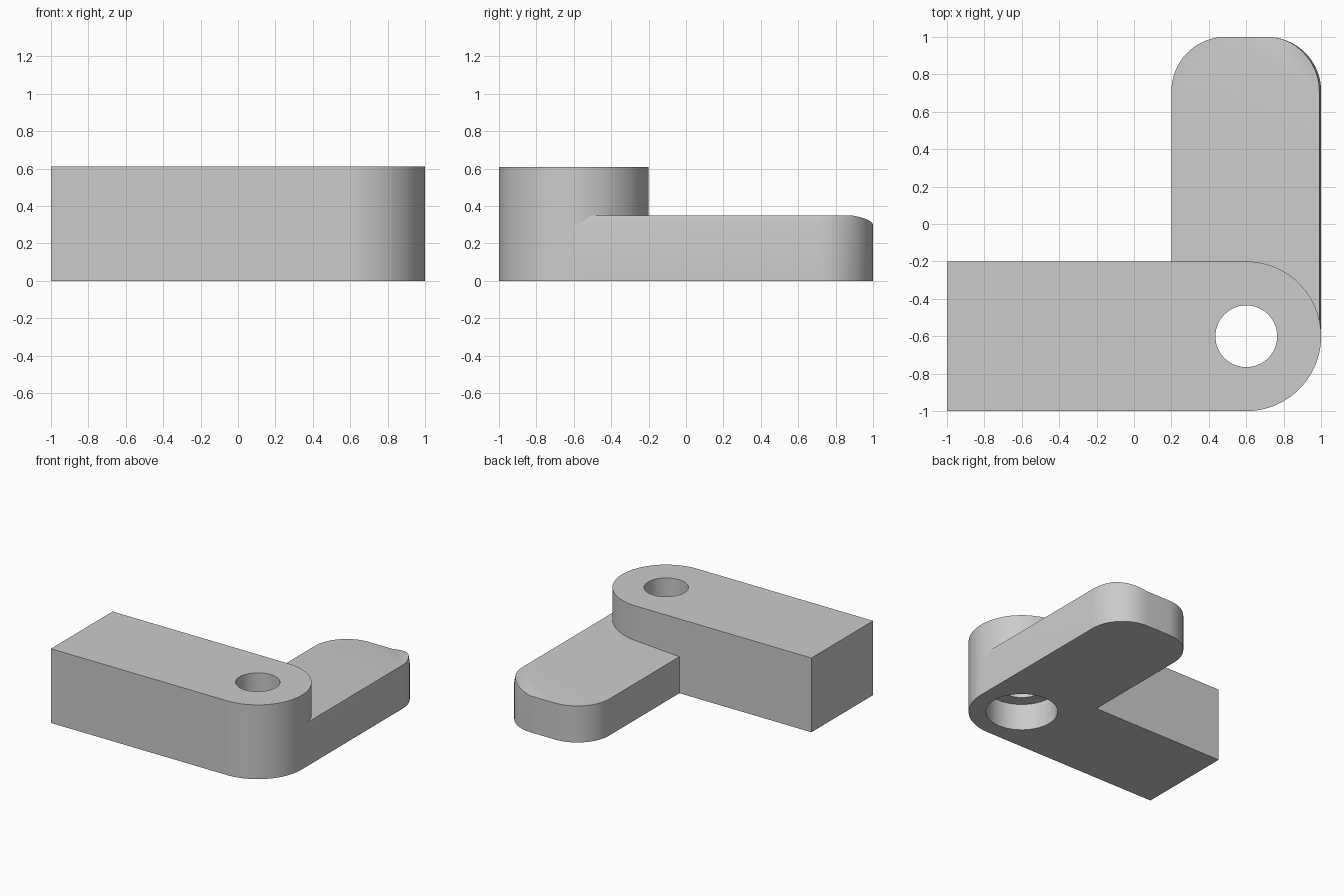
import bpy, bmesh
from math import cos, sin, pi, radians

cube = bpy.data.objects.get("Cube")
if cube:
    bpy.data.objects.remove(cube)

GREY = (0.6, 0.6, 0.6, 1)
mat = bpy.data.materials.new("light grey")
mat.use_nodes = True
mat.diffuse_color = GREY
mat.node_tree.nodes["Principled BSDF"].inputs["Base Color"].default_value = GREY

PIVOT = (0.6, -0.6)      # centre of the hole and the rounded head


def arc(cx, cy, r, a0, a1, n):
    """Points on an arc, angles in degrees."""
    angles = [radians(a0 + (a1 - a0) * i / n) for i in range(n + 1)]
    return [(cx + r * cos(a), cy + r * sin(a)) for a in angles]


def finish(bm, name):
    bmesh.ops.recalc_face_normals(bm, faces=bm.faces)
    mesh = bpy.data.meshes.new(name)
    bm.to_mesh(mesh)
    bm.free()
    mesh.materials.append(mat)
    obj = bpy.data.objects.new(name, mesh)
    bpy.context.collection.objects.link(obj)
    return obj


def activate(obj):
    bpy.ops.object.select_all(action='DESELECT')
    obj.select_set(True)
    bpy.context.view_layer.objects.active = obj


def prism(name, outline, z0, z1):
    bm = bmesh.new()
    base = bm.faces.new([bm.verts.new((x, y, z0)) for x, y in outline])
    top = bmesh.ops.extrude_face_region(bm, geom=[base], use_keep_orig=True)
    for v in top["geom"]:
        if isinstance(v, bmesh.types.BMVert):
            v.co.z = z1
    return finish(bm, name)


def cut_hole(obj, radius, z0, z1):
    cutter = prism("hole_cutter", arc(*PIVOT, radius, 0, 354.375, 63), z0, z1)
    cutter.hide_render = True
    mod = obj.modifiers.new("hole", 'BOOLEAN')
    mod.operation, mod.solver, mod.object = 'DIFFERENCE', 'EXACT', cutter
    activate(obj)
    bpy.ops.object.modifier_apply(modifier=mod.name)
    bpy.data.objects.remove(cutter)


# Thick bar with a rounded head, a through hole and a wider bore underneath
bar = prism("thick_bar", [(-1, -0.2), (-1, -1)] + arc(*PIVOT, 0.4, -90, 90, 48), 0, 0.61)
cut_hole(bar, 0.165, -0.1, 0.8)
cut_hole(bar, 0.27, -0.1, 0.22)

# Thin arm: its near end follows the head, its far end has rounded corners
R = 0.29
near = [(0.2, -0.2)] + arc(*PIVOT, 0.4, 90, 0, 24)
far = arc(1 - R, 1 - R, R, 0, 90, 16) + arc(0.2 + R, 1 - R, R, 90, 180, 16)
outline = near + far


def rim(x, y):
    """Upper edge: level on the inner side, raised and drawn in on the outer side."""
    lift = min(1, max(0, (x - 0.72) / 0.22)) if y > 1 - R else max(0, (x - 0.2) / 0.8)
    return (x - 0.01 * lift, y, 0.30 + 0.05 * lift)


bm = bmesh.new()
low = [bm.verts.new((x, y, 0)) for x, y in outline]
mid = [bm.verts.new((x, y, 0.30)) for x, y in outline]
high = [bm.verts.new(rim(x, y)) for x, y in outline]
bm.faces.new(low)
cap = bm.faces.new(high)
for lower, upper in ((low, mid), (mid, high)):
    for i in range(len(near) - 1, len(outline)):
        j = (i + 1) % len(outline)
        bm.faces.new((lower[i], lower[j], upper[j], upper[i]))
bmesh.ops.triangulate(bm, faces=[cap])
bmesh.ops.remove_doubles(bm, verts=bm.verts, dist=0.0005)
arm = finish(bm, "thin_arm")

for obj in (bar, arm):
    activate(obj)
    bpy.ops.object.shade_smooth_by_angle(angle=radians(30))
